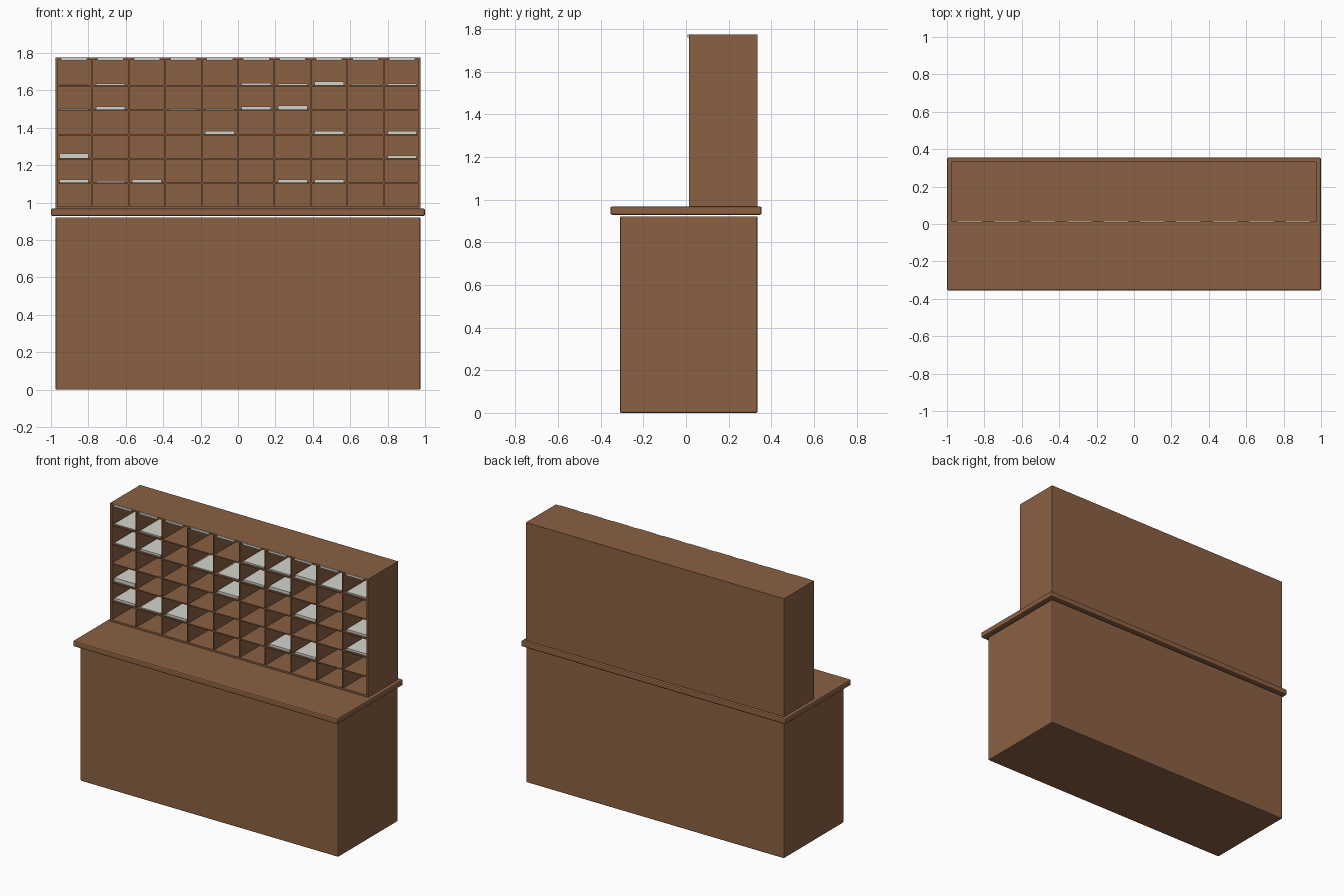
import bpy
import bmesh
from mathutils import Matrix, Vector

cube = bpy.data.objects.get("Cube")
if cube:
    bpy.data.objects.remove(cube, do_unlink=True)


def material(name, color):
    m = bpy.data.materials.new(name)
    m.use_nodes = True
    m.diffuse_color = color
    m.node_tree.nodes["Principled BSDF"].inputs["Base Color"].default_value = color
    return m


WOOD = material("brown wood", (0.26, 0.119, 0.055, 1))
PAPER = material("off white paper", (0.66, 0.66, 0.61, 1))


def boxes(name, spans, mat, bevel=0):
    """One object made of boxes, each given as a low and a high corner."""
    bm = bmesh.new()
    for low, high in spans:
        low, high = Vector(low), Vector(high)
        place = Matrix.Translation((low + high) / 2) @ Matrix.Diagonal((*(high - low), 1))
        bmesh.ops.create_cube(bm, size=1, matrix=place)
    mesh = bpy.data.meshes.new(name)
    bm.to_mesh(mesh)
    bm.free()
    mesh.materials.append(mat)
    obj = bpy.data.objects.new(name, mesh)
    bpy.context.collection.objects.link(obj)
    if bevel:
        mod = obj.modifiers.new("soft edges", "BEVEL")
        mod.width = bevel
        mod.segments = 2
    return obj


# Counter
W, FRONT, BACK = 0.975, 0.013, 0.335
BASE, TOP = 0.968, 1.775
boxes("cabinet_base", [((-W, -0.31, 0), (W, BACK, 0.922))], WOOD, 0.006)
boxes("countertop", [((-1, -0.355, 0.929), (1, 0.355, BASE))], WOOD, 0.008)

# Pigeonhole case
T = 0.012
boxes("case_sides", [((-W, FRONT, BASE), (T - W, BACK, TOP)),
                     ((W - T, FRONT, BASE), (W, BACK, TOP))], WOOD)
boxes("case_top", [((T - W, FRONT, TOP - T), (W - T, BACK, TOP))], WOOD)
boxes("case_bottom", [((T - W, FRONT, BASE), (W - T, BACK, BASE + T))], WOOD)
boxes("case_back", [((T - W, BACK - T, BASE + T), (W - T, BACK, TOP - T))], WOOD)

# Dividers and shelves
COLS, H = 10, 0.004
STEP = 2 * W / COLS
shelves = [1.625, 1.495, 1.363, 1.235, 1.105]
inner = BACK - T
boxes("dividers", [((-W + i * STEP - H, FRONT + 0.001, BASE + T),
                    (-W + i * STEP + H, inner, TOP - T)) for i in range(1, COLS)], WOOD)
boxes("shelves", [((T - W, FRONT + 0.002, z - H), (W - T, inner, z + H))
                  for z in shelves], WOOD)

# Paper stacks: column and thickness, for each shelf from the top down
stacks = [
    {0: 0.004, 1: 0.009, 5: 0.01, 6: 0.009, 7: 0.02, 8: 0.006, 9: 0.009},
    {0: 0.004, 1: 0.014, 3: 0.004, 4: 0.004, 5: 0.014, 6: 0.02},
    {4: 0.017, 7: 0.017, 9: 0.015},
    {0: 0.025, 9: 0.014},
    {0: 0.016, 1: 0.006, 2: 0.016, 6: 0.016, 7: 0.016},
]
for row, (z, stack) in enumerate(zip(shelves, stacks), 1):
    boxes(f"paper_row_{row}",
          [((-W + (c + 0.5) * STEP - 0.078, FRONT + 0.015, z + H),
            (-W + (c + 0.5) * STEP + 0.078, inner - 0.07, z + H + t))
           for c, t in stack.items()], PAPER)

# Label strips along the top edge
boxes("column_labels", [((-W + (c + 0.5) * STEP - 0.067, FRONT - 0.006, TOP - 0.015),
                         (-W + (c + 0.5) * STEP + 0.067, FRONT, TOP - 0.001))
                        for c in range(COLS)], PAPER)
